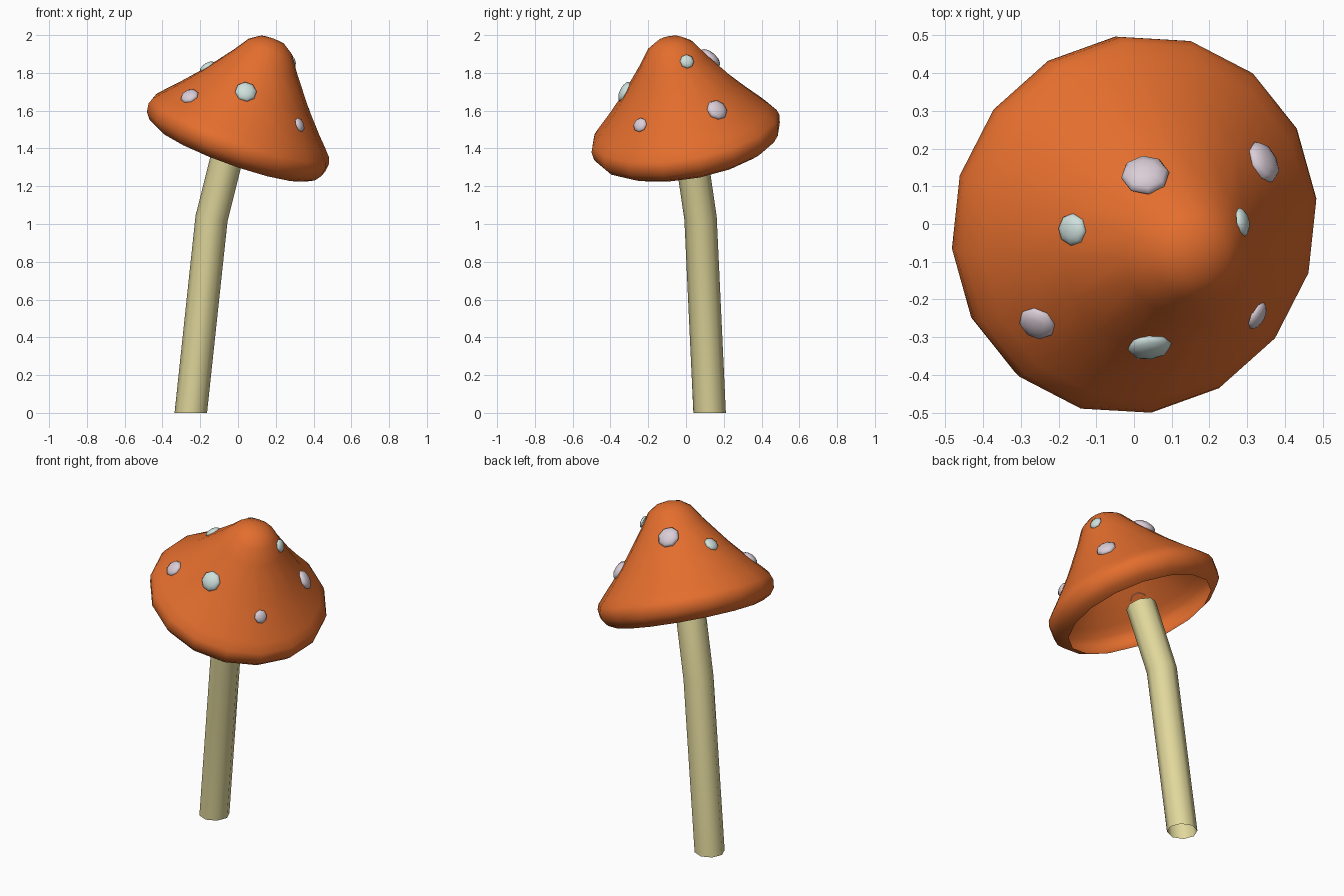
import bpy, bmesh, math
from mathutils import Vector, Matrix
from mathutils.bvhtree import BVHTree

if "Cube" in bpy.data.objects:
    bpy.data.objects.remove(bpy.data.objects["Cube"])


def material(name, rgb):
    m = bpy.data.materials.new(name)
    m.diffuse_color = (*rgb, 1)
    m.use_nodes = True
    m.node_tree.nodes["Principled BSDF"].inputs["Base Color"].default_value = m.diffuse_color
    return m


ORANGE = material("orange", (0.77, 0.155, 0.027))
CREAM = material("cream", (0.75, 0.68, 0.33))
LILAC = material("pale lilac", (0.70, 0.61, 0.68))
AQUA = material("pale aqua", (0.62, 0.75, 0.72))


def add_object(name, bm, mat, angle):
    bmesh.ops.recalc_face_normals(bm, faces=bm.faces[:])
    mesh = bpy.data.meshes.new(name)
    bm.to_mesh(mesh)
    mesh.materials.append(mat)
    ob = bpy.data.objects.new(name, mesh)
    bpy.context.collection.objects.link(ob)
    bpy.ops.object.select_all(action='DESELECT')
    ob.select_set(True)
    bpy.context.view_layer.objects.active = ob
    bpy.ops.object.shade_smooth_by_angle(angle=math.radians(angle))
    return ob


def skin(bm, rings):
    """Bridge neighbouring vertex rings; a one-vertex first ring is a pole."""
    for a, b in zip(rings, rings[1:]):
        for i in range(len(b)):
            j = (i + 1) % len(b)
            if len(a) == 1:
                bm.faces.new((a[0], b[i], b[j]))
            else:
                bm.faces.new((a[i], b[i], b[j], a[j]))


def ring(bm, centre, e1, e2, r, n):
    if r == 0:
        return [bm.verts.new(centre)]
    return [bm.verts.new(centre + r * (math.cos(a) * e1 + math.sin(a) * e2))
            for a in (2 * math.pi * i / n for i in range(n))]


# Cap: tilted hollow bell with a rim turned inwards, open underneath
centre = Vector((0, 0, 1.465))
axis = Vector((0.334, -0.158, 0.929)).normalized()
e1 = Vector((0.475, 0.07, 0))
e1 = Vector((e1.x, e1.y, -axis.dot(e1) / axis.z)).normalized()
e2 = axis.cross(e1)
profile = [(0, .557), (.07, .545), (.125, .507), (.18, .425), (.30, .267),
           (.40, .152), (.46, .088), (.498, .045), (.509, .015),
           (.503, -.03), (.476, -.066), (.43, -.09)]
bm = bmesh.new()
skin(bm, [ring(bm, centre + axis * h, e1, e2, r, 16) for r, h in profile])
add_object("cap", bm, ORANGE, 60)
surface = BVHTree.FromBMesh(bm)

# Stem: bent open tube reaching into the hollow cap
path = [Vector((-.25, .125, 0)), Vector((-.14, .077, 1.03)), Vector((-.037, .017, 1.44))]
slant = (path[2] - path[1]).normalized()
planes = [Vector((0, 0, 1)),
          ((path[1] - path[0]).normalized() + slant).normalized(), slant]
bm = bmesh.new()
rings = []
for p, n in zip(path, planes):
    u = Vector((0, 1, 0)).cross(n).normalized()
    rings.append(ring(bm, p, u, n.cross(u), .086, 8))
skin(bm, rings)
add_object("stem", bm, CREAM, 60)

# Spots: shallow domes lying on the cap
spots = [((.03, .13, 1.88), .064, LILAC), ((-.165, -.015, 1.835), .043, AQUA),
         ((.285, .005, 1.86), .038, AQUA), ((.345, .165, 1.605), .058, LILAC),
         ((-.26, -.27, 1.685), .05, LILAC), ((.043, -.335, 1.705), .058, AQUA),
         ((.32, -.24, 1.522), .039, LILAC)]
for i, (pos, r, mat) in enumerate(spots):
    point, normal, _, _ = surface.find_nearest(Vector(pos))
    if normal.dot(point - centre) < 0:
        normal = -normal
    u = normal.orthogonal().normalized()
    v = normal.cross(u)
    dome = [(0, .5), (.5, .43), (.87, .27), (1, .06), (.97, -.06)]
    bm = bmesh.new()
    skin(bm, [ring(bm, point + normal * (h * r), u, v, k * r, 8) for k, h in dome])
    add_object(f"spot_{i + 1}", bm, mat, 80)
